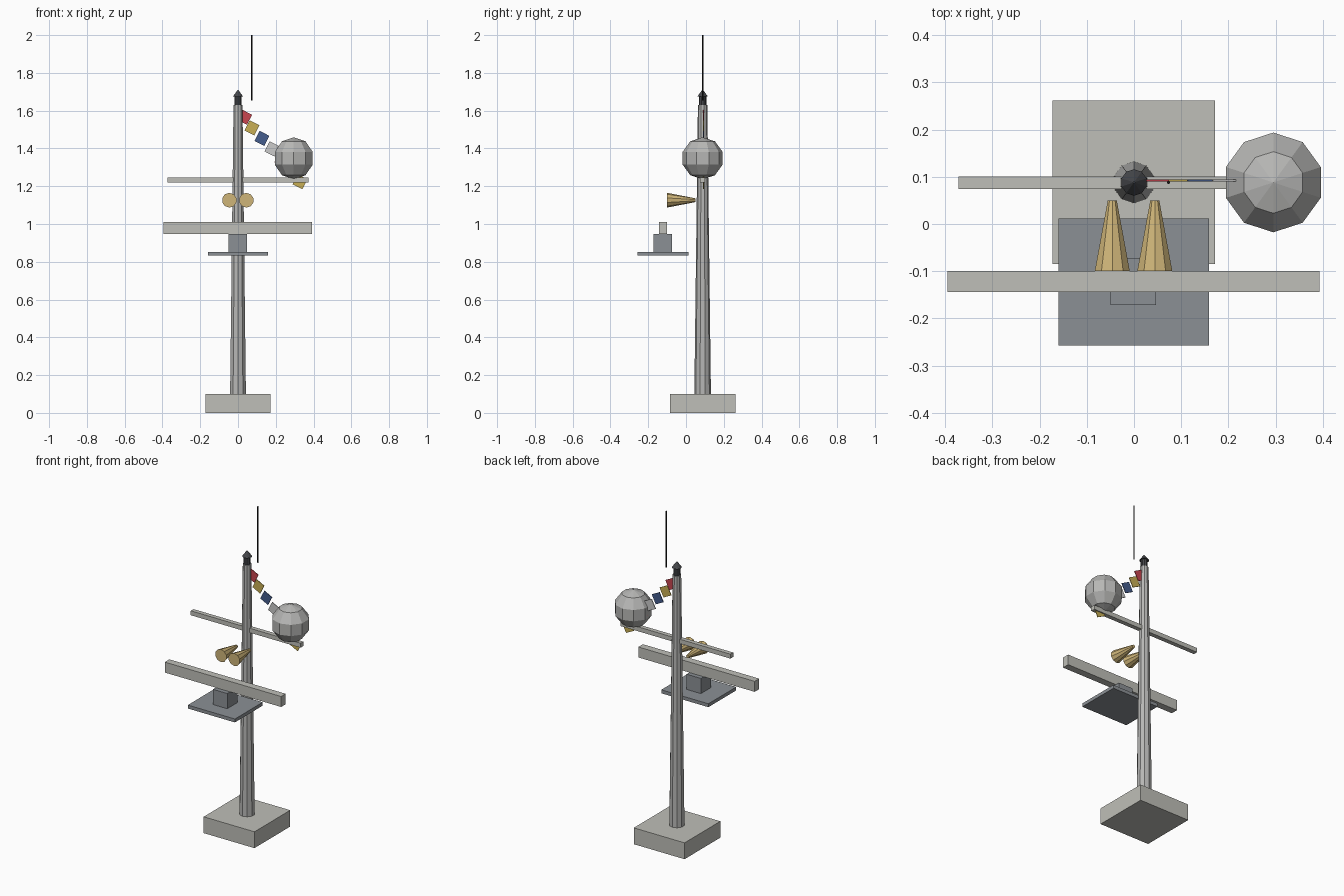
import bpy
from math import pi, radians
from mathutils import Vector

cube = bpy.data.objects.get("Cube")
if cube:
    bpy.data.objects.remove(cube)


def material(name, r, g, b):
    m = bpy.data.materials.new(name)
    m.use_nodes = True
    m.diffuse_color = (r, g, b, 1)
    node = next(n for n in m.node_tree.nodes if n.type == 'BSDF_PRINCIPLED')
    node.inputs["Base Color"].default_value = (r, g, b, 1)
    return m


stone = material("pale stone", 0.52, 0.52, 0.48)
metal = material("grey metal", 0.47, 0.47, 0.46)
slate = material("slate", 0.26, 0.28, 0.30)
brass = material("brass", 0.62, 0.46, 0.19)
dark = material("dark iron", 0.06, 0.063, 0.07)
black = material("black wire", 0.01, 0.01, 0.01)
red = material("flag red", 0.58, 0.06, 0.08)
yellow = material("flag yellow", 0.58, 0.43, 0.09)
blue = material("flag blue", 0.06, 0.11, 0.27)
white = material("flag white", 0.60, 0.60, 0.60)

MAST_Y = 0.088


def finish(name, mat):
    ob = bpy.context.object
    ob.name = name
    ob.data.materials.clear()
    ob.data.materials.append(mat)
    return ob


def box(name, low, high, mat):
    low, high = Vector(low), Vector(high)
    bpy.ops.mesh.primitive_cube_add(size=1, location=(low + high) / 2)
    ob = finish(name, mat)
    ob.scale = high - low
    return ob


def cone(name, r1, r2, length, centre, mat, sides=10, rot=(0, 0, 0)):
    bpy.ops.mesh.primitive_cone_add(vertices=sides, radius1=r1, radius2=r2, depth=length,
                                    location=centre, rotation=rot)
    return finish(name, mat)


def post(name, r1, r2, z1, z2, mat, x=0.0, sides=10):
    return cone(name, r1, r2, z2 - z1, (x, MAST_Y, (z1 + z2) / 2), mat, sides)


# Footing, mast, finial and aerial
box("footing", (-0.173, -0.085, 0), (0.171, 0.261, 0.1), stone)
post("mast", 0.044, 0.025, 0.1, 1.63, metal)
post("finial_neck", 0.02, 0.02, 1.63, 1.675, dark)
post("finial_cap", 0.028, 0.002, 1.675, 1.71, dark)
post("aerial", 0.0035, 0.0035, 1.655, 2.0, black, x=0.073, sides=6)

# Cross bars
box("upper_crossbar", (-0.372, 0.074, 1.22), (0.372, 0.101, 1.247), stone)
box("lower_crossbar", (-0.395, -0.144, 0.946), (0.393, -0.1, 1.01), stone)

# Platform and the block carrying the lower bar
box("platform", (-0.16, -0.257, 0.832), (0.159, 0.012, 0.853), slate)
box("platform_block", (-0.05, -0.171, 0.853), (0.047, -0.073, 0.946), slate)

# Pair of horns flaring forwards
for side, x in (("right", -0.046), ("left", 0.044)):
    cone(side + "_horn", 0.039, 0.01, 0.15, (x, -0.025, 1.126), brass, rot=(-pi / 2, 0, 0))

# Faceted ball
bpy.ops.mesh.primitive_uv_sphere_add(segments=10, ring_count=5, radius=0.111,
                                     location=(0.295, MAST_Y, 1.348))
finish("ball", metal)

# String of flags running down to the bar end
flags = [(0.035, 1.565, red), (0.074, 1.509, yellow), (0.127, 1.453, blue),
         (0.18, 1.398, white), (0.232, 1.34, red), (0.28, 1.28, blue), (0.328, 1.224, yellow)]
for i, (x, z, mat) in enumerate(flags):
    bpy.ops.mesh.primitive_cube_add(size=1, location=(x, MAST_Y + 0.004, z),
                                    rotation=(0, radians(27), 0))
    finish(f"flag_{i + 1}", mat).scale = (0.058, 0.004, 0.06)
